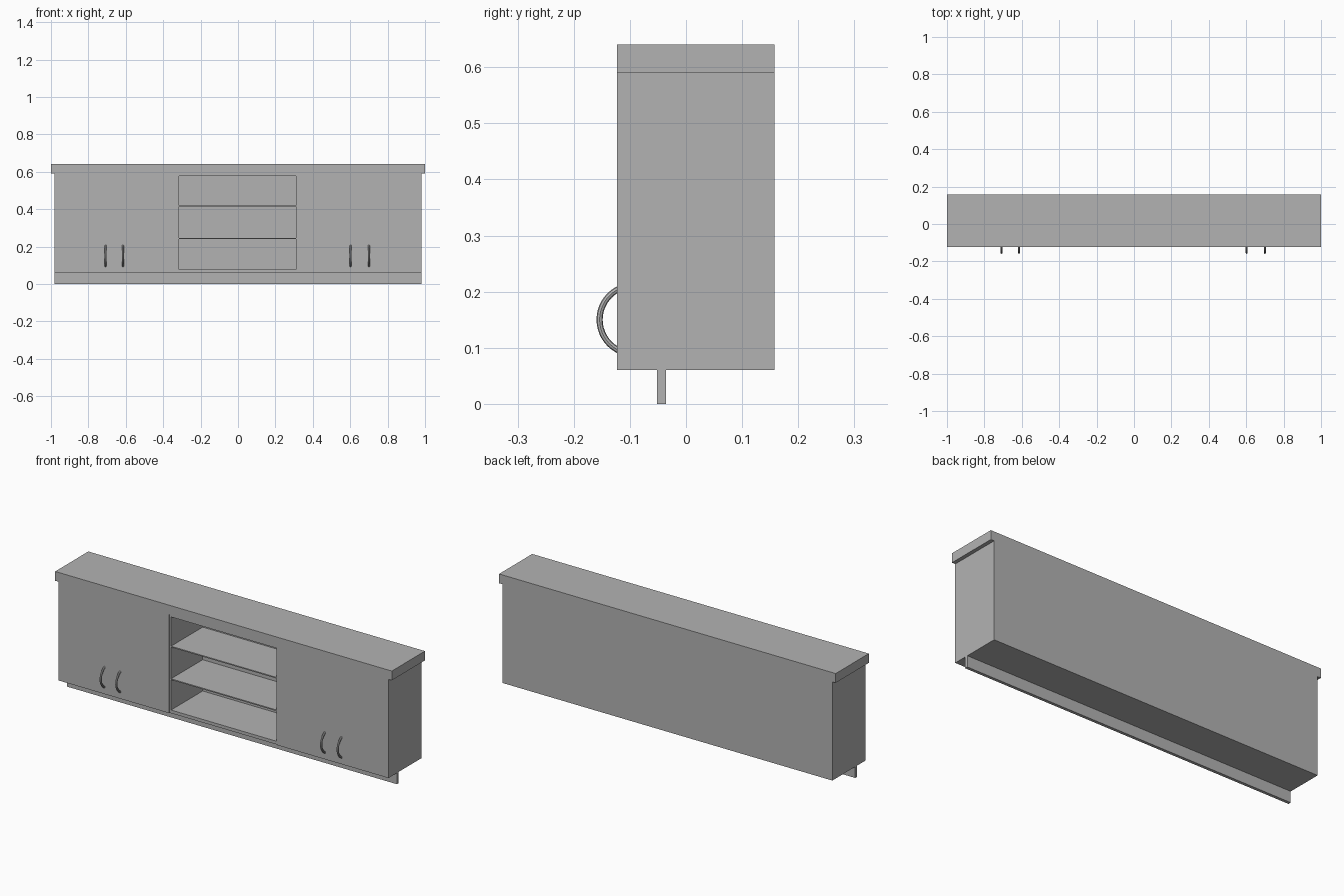
import bpy
from math import cos, sin, radians

cube = bpy.data.objects.get("Cube")
if cube:
    bpy.data.objects.remove(cube, do_unlink=True)

grey = bpy.data.materials.new("plain_grey")
grey.use_nodes = True
grey.diffuse_color = (0.45, 0.45, 0.45, 1)
grey.node_tree.nodes["Principled BSDF"].inputs["Base Color"].default_value = (0.45, 0.45, 0.45, 1)


def box(name, x, y, z):
    """Box from (low, high) pairs on each axis."""
    spans = (x, y, z)
    bpy.ops.mesh.primitive_cube_add(size=1, location=[(a + b) / 2 for a, b in spans])
    ob = bpy.context.object
    ob.name = name
    ob.scale = [b - a for a, b in spans]
    bpy.ops.object.transform_apply(location=False, rotation=False, scale=True)
    ob.data.materials.append(grey)
    return ob


def handle(name, x):
    """Bow handle: an arc of round bar whose ends sink into the door."""
    curve = bpy.data.curves.new(name, "CURVE")
    curve.dimensions = "3D"
    curve.bevel_depth = 0.0055
    curve.bevel_resolution = 2
    curve.use_fill_caps = True
    steps = 20
    arc = curve.splines.new("POLY")
    arc.points.add(steps)
    for i, point in enumerate(arc.points):
        a = radians(-75 + 150 * i / steps)
        point.co = (x, -0.093 - 0.061 * cos(a), 0.15 + 0.061 * sin(a), 1)
    ob = bpy.data.objects.new(name, curve)
    bpy.context.collection.objects.link(ob)
    bpy.ops.object.select_all(action="DESELECT")
    ob.select_set(True)
    bpy.context.view_layer.objects.active = ob
    bpy.ops.object.convert(target="MESH")
    bpy.context.object.data.materials.append(grey)
    bpy.ops.object.shade_smooth_by_angle()


FRONT, BACK = -0.123, 0.158
BASE, TOP = 0.06, 0.59
IN_L, IN_R = -0.325, 0.32        # edges of the open centre unit
OPEN_L, OPEN_R = -0.315, 0.31    # edges of the opening
depth = (FRONT + 0.005, BACK)

# Worktop, closed cupboards and kickboard
box("worktop", (-1, 1), (FRONT, BACK), (TOP, 0.64))
box("right_cupboard", (-0.98, IN_L), (FRONT, BACK), (BASE, TOP))
box("left_cupboard", (IN_R, 0.98), (FRONT, BACK), (BASE, TOP))
box("kickboard", (-0.98, 0.98), (-0.052, -0.036), (0, BASE))

# Open centre unit, set back slightly from the doors
box("right_divider", (IN_L, OPEN_L), depth, (BASE, TOP))
box("left_divider", (OPEN_R, IN_R), depth, (BASE, TOP))
inner = (OPEN_L, OPEN_R)
box("back_panel", inner, (0.15, BACK), (BASE, TOP))
box("floor_panel", inner, (depth[0], 0.15), (BASE, 0.077))
box("ceiling_panel", inner, (depth[0], 0.15), (0.577, TOP))
for name, z in (("lower_shelf", 0.242), ("upper_shelf", 0.417)):
    box(name, inner, (depth[0], 0.15), (z - 0.003, z + 0.003))

# Door handles
for i, x in enumerate((-0.708, -0.615, 0.602, 0.70)):
    handle(f"door_handle_{i + 1}", x)
